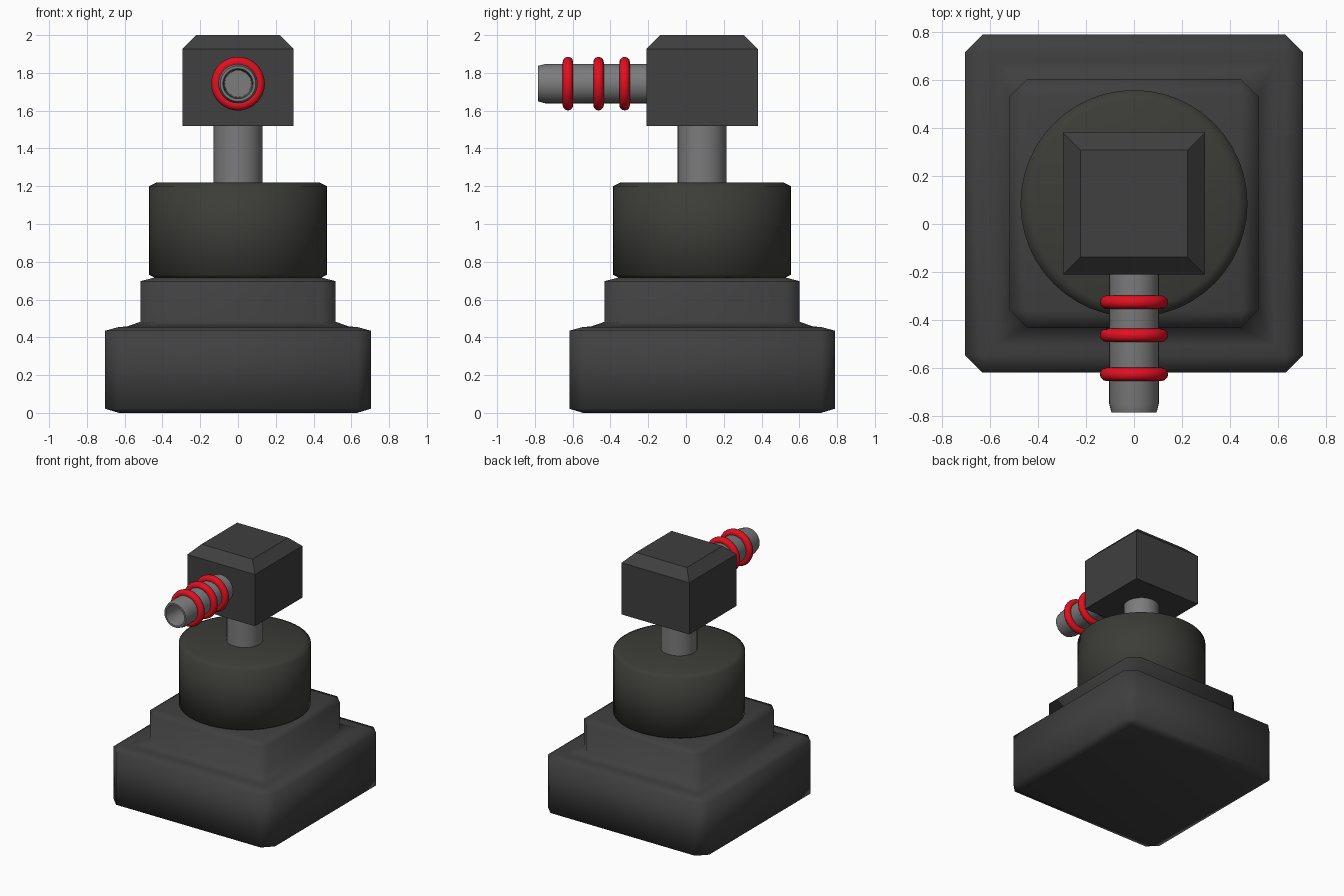
import bpy, bmesh, math
from mathutils import Matrix

if "Cube" in bpy.data.objects:
    bpy.data.objects.remove(bpy.data.objects["Cube"])

CY = 0.085      # depth centre of the stacked body
BZ = 1.743      # height of the nozzle axis


def material(name, rgb):
    m = bpy.data.materials.new(name)
    m.diffuse_color = (*rgb, 1)
    m.use_nodes = True
    m.node_tree.nodes["Principled BSDF"].inputs["Base Color"].default_value = m.diffuse_color
    return m


BLACK = material("dark_plastic", (0.05, 0.05, 0.05))
WARM = material("dark_rubber", (0.045, 0.045, 0.04))
STEEL = material("steel", (0.2, 0.2, 0.205))
RED = material("red", (0.75, 0.005, 0.015))


def loft(name, rings, mat, matrix, smooth=True):
    """Skin a list of equal-length point rings and cap both ends."""
    bm = bmesh.new()
    loops = [[bm.verts.new(p) for p in r] for r in rings]
    n = len(loops[0])
    for a, b in zip(loops, loops[1:]):
        for i in range(n):
            j = (i + 1) % n
            bm.faces.new((a[i], a[j], b[j], b[i]))
    bm.faces.new(loops[0][::-1])
    bm.faces.new(loops[-1])
    bmesh.ops.remove_doubles(bm, verts=bm.verts, dist=1e-5)
    bmesh.ops.recalc_face_normals(bm, faces=bm.faces)
    me = bpy.data.meshes.new(name)
    bm.to_mesh(me)
    bm.free()
    ob = bpy.data.objects.new(name, me)
    bpy.context.collection.objects.link(ob)
    ob.matrix_world = matrix
    me.materials.append(mat)
    for p in me.polygons:
        p.use_smooth = smooth
    return ob


def square(h, cut, z):
    """Square section of half-width h with corners cut off."""
    k = h - cut
    return [(h, -k, z), (h, k, z), (k, h, z), (-k, h, z),
            (-h, k, z), (-h, -k, z), (-k, -h, z), (k, -h, z)]


def circle(r, z, n=48):
    return [(r * math.cos(2 * math.pi * i / n), r * math.sin(2 * math.pi * i / n), z)
            for i in range(n)]


def sharpen(ob, angle):
    bpy.ops.object.select_all(action='DESELECT')
    ob.select_set(True)
    bpy.context.view_layer.objects.active = ob
    bpy.ops.object.shade_smooth_by_angle(angle=math.radians(angle))


body = Matrix.Translation((0, CY, 0))

# Stepped square base, softly shaded
loft("stepped_base", [square(*s) for s in (
    (0.63, 0, 0), (0.703, 0.073, 0.022), (0.703, 0.073, 0.435), (0.63, 0, 0.455),
    (0.59, 0, 0.457), (0.517, 0.073, 0.482), (0.517, 0.073, 0.697), (0.445, 0, 0.716))],
    BLACK, body)

# Round collar
loft("round_collar", [circle(*s) for s in (
    (0.43, 0.71), (0.472, 0.732), (0.472, 1.2), (0.43, 1.22))], WARM, body)

# Neck rod
sharpen(loft("neck_rod", [circle(0.13, 1.19, 32), circle(0.13, 1.56, 32)],
             STEEL, body), 40)

# Head block with chamfered top
loft("head_block", [square(0.295, 0, 1.52), square(0.295, 0, 1.927),
                    square(0.222, 0, 2.0)], BLACK, body, smooth=False)

# Hollow nozzle pointing to the front (local z becomes -y)
forward = Matrix.Translation((0, 0, BZ)) @ Matrix.Rotation(math.radians(90), 4, 'X')
sharpen(loft("nozzle", [circle(r, z, 32) for r, z in (
    (0.104, 0.15), (0.104, 0.745), (0.094, 0.783), (0.08, 0.783),
    (0.074, 0.74), (0.07, 0.5))], STEEL, forward), 40)

# Red sealing rings
for i, d in enumerate((0.325, 0.463, 0.625)):
    bpy.ops.mesh.primitive_torus_add(major_radius=0.114, minor_radius=0.028,
                                     major_segments=48, minor_segments=12,
                                     location=(0, -d, BZ), rotation=(math.pi / 2, 0, 0))
    ring = bpy.context.object
    ring.name = f"seal_ring_{i + 1}"
    ring.data.materials.append(RED)
    bpy.ops.object.shade_smooth()
